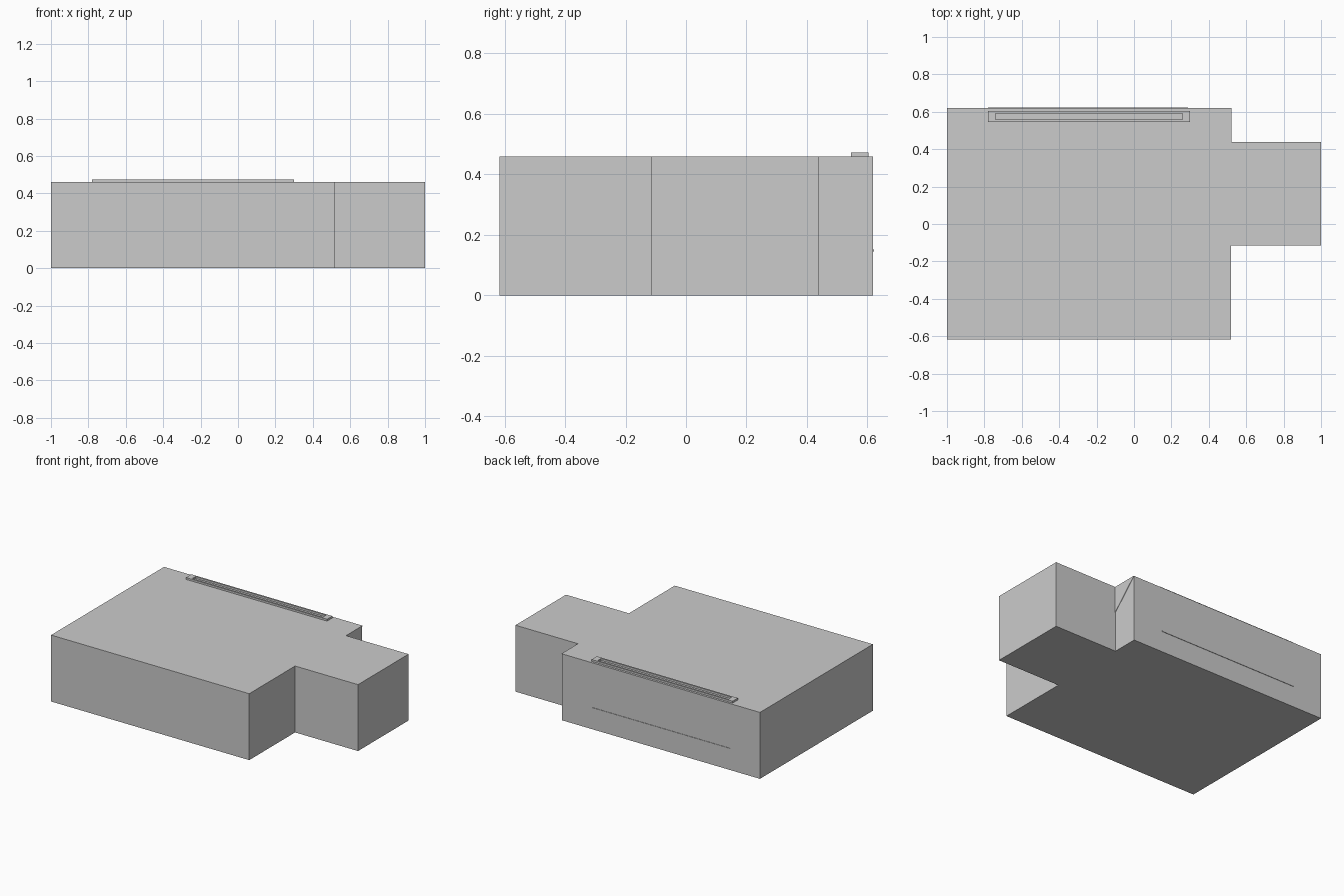
import bpy
import bmesh

cube = bpy.data.objects.get("Cube")
if cube:
    bpy.data.objects.remove(cube, do_unlink=True)

# Single flat colour
grey = bpy.data.materials.new("light_grey")
grey.use_nodes = True
colour = (0.6, 0.6, 0.6, 1)
grey.diffuse_color = colour
grey.node_tree.nodes["Principled BSDF"].inputs["Base Color"].default_value = colour

HEIGHT = 0.46
LEFT, STEP, RIGHT = -1.0, 0.518, 1.0
FRONT, BACK = -0.617, 0.619
WING_FRONT, WING_BACK = -0.115, 0.438


def prism(name, points, offset):
    """Extrude a flat polygon by an offset vector."""
    bm = bmesh.new()
    face = bm.faces.new([bm.verts.new(p) for p in points])
    result = bmesh.ops.extrude_face_region(bm, geom=[face], use_keep_orig=True)
    verts = [g for g in result["geom"] if isinstance(g, bmesh.types.BMVert)]
    bmesh.ops.translate(bm, vec=offset, verts=verts)
    bmesh.ops.recalc_face_normals(bm, faces=bm.faces)
    mesh = bpy.data.meshes.new(name)
    bm.to_mesh(mesh)
    bm.free()
    mesh.materials.append(grey)
    obj = bpy.data.objects.new(name, mesh)
    bpy.context.collection.objects.link(obj)
    return obj


def box(name, x0, x1, y0, y1, z0, z1):
    return prism(name, [(x0, y0, z0), (x1, y0, z0), (x1, y1, z0), (x0, y1, z0)],
                 (0, 0, z1 - z0))


# Stepped block: wide body with a narrower side wing
outline = [(LEFT, FRONT), (STEP, FRONT), (STEP, WING_FRONT), (RIGHT, WING_FRONT),
           (RIGHT, WING_BACK), (STEP, WING_BACK), (STEP, BACK), (LEFT, BACK)]
prism("body", [(x, y, 0) for x, y in outline], (0, 0, HEIGHT))

# Low raised frame along the back of the roof
X0, X1, Y0, Y1, TOP = -0.78, 0.3, 0.546, 0.604, 0.473
END, RAIL = 0.04, 0.012
box("roof_frame_right_end", X0, X0 + END, Y0, Y1, HEIGHT, TOP)
box("roof_frame_left_end", X1 - END, X1, Y0, Y1, HEIGHT, TOP)
box("roof_frame_front_rail", X0 + END, X1 - END, Y0, Y0 + RAIL, HEIGHT, TOP)
box("roof_frame_back_rail", X0 + END, X1 - END, Y1 - RAIL, Y1, HEIGHT, TOP)

# Fine ledge across the back wall
box("back_ledge", X0, X1 - 0.01, BACK, BACK + 0.003, 0.145, 0.151)

# Triangular panel on the short wall behind the wing
prism("corner_panel", [(STEP, WING_BACK, 0.277), (STEP, BACK, HEIGHT),
                       (STEP, WING_BACK, HEIGHT)], (0.003, 0, 0))
